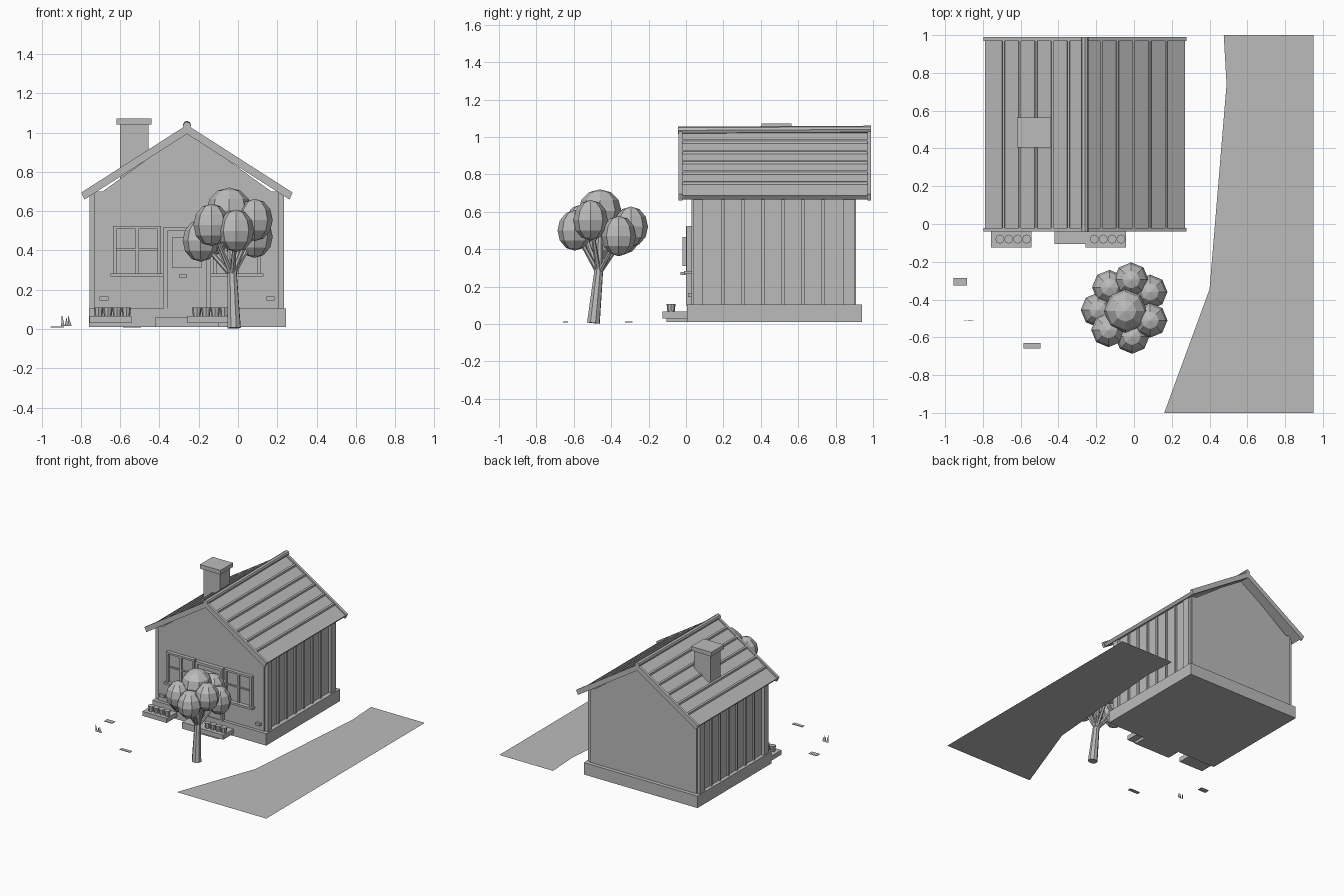
import bpy, bmesh, math
from mathutils import Vector, Matrix

if "Cube" in bpy.data.objects:
    bpy.data.objects.remove(bpy.data.objects["Cube"], do_unlink=True)

grey = bpy.data.materials.new("plain grey")
grey.use_nodes = True
grey.diffuse_color = (0.5, 0.5, 0.5, 1)
grey.node_tree.nodes["Principled BSDF"].inputs["Base Color"].default_value = (0.5, 0.5, 0.5, 1)

CX = -0.26          # ridge line of the house
FRONT, BACK = 0.03, 0.91


def finish(name, bm):
    bmesh.ops.recalc_face_normals(bm, faces=bm.faces)
    mesh = bpy.data.meshes.new(name)
    bm.to_mesh(mesh)
    bm.free()
    mesh.materials.append(grey)
    obj = bpy.data.objects.new(name, mesh)
    bpy.context.collection.objects.link(obj)
    return obj


def boxes(name, *spans):
    """Boxes given as (x0, x1, y0, y1, z0, z1), joined in one object."""
    bm = bmesh.new()
    for x0, x1, y0, y1, z0, z1 in spans:
        mat = Matrix.Translation(((x0 + x1) / 2, (y0 + y1) / 2, (z0 + z1) / 2))
        mat = mat @ Matrix.Diagonal((x1 - x0, y1 - y0, z1 - z0, 1))
        bmesh.ops.create_cube(bm, size=1, matrix=mat)
    return finish(name, bm)


def prism(name, profile, y0, y1):
    """Extrude an x-z outline along y."""
    bm = bmesh.new()
    face = bm.faces.new([bm.verts.new((x, y0, z)) for x, z in profile])
    out = bmesh.ops.extrude_face_region(bm, geom=[face])
    verts = [v for v in out["geom"] if isinstance(v, bmesh.types.BMVert)]
    bmesh.ops.translate(bm, verts=verts, vec=(0, y1 - y0, 0))
    return finish(name, bm)


def add_rod(bm, a, b, r0, r1, sides=8):
    a, b = Vector(a), Vector(b)
    d = b - a
    mat = Matrix.Translation((a + b) / 2) @ d.to_track_quat("Z", "Y").to_matrix().to_4x4()
    bmesh.ops.create_cone(bm, cap_ends=True, segments=sides, radius1=r0, radius2=r1,
                          depth=d.length, matrix=mat)


# House body
boxes("foundation", (-0.76, 0.245, 0.005, 0.94, 0.01, 0.105))
boxes("walls", (-0.73, 0.21, FRONT, BACK, 0.1, 0.7))
prism("gable", [(CX - 0.43, 0.7), (CX + 0.43, 0.7), (CX, 1.01)], FRONT, BACK)

# Side cladding: corner boards and vertical battens, mirrored about the ridge
for side, s in (("left", 1), ("right", -1)):
    inner, outer, thin = CX + s * 0.45, CX + s * 0.495, CX + s * 0.483
    x0, x1 = sorted((inner, outer))
    boxes(side + "_corner_boards", (x0, x1, 0.04, 0.09, 0.1, 0.69),
          (x0, x1, 0.84, 0.9, 0.1, 0.69))
    x0, x1 = sorted((inner, thin))
    boxes(side + "_wall_battens",
          *[(x0, x1, y - 0.008, y + 0.008, 0.1, 0.69)
            for y in (0.09 + 0.107 * i for i in range(1, 7))])

# Roof: chevron outline with raised ribs on both slopes
SLOPE = 0.64


def chevron(lift, drop, reach, ribs=()):
    top = [(0, 1.025 + lift)]
    for d in ribs:
        for off, up in ((-0.007, 0), (-0.005, 0.012), (0.006, 0.012), (0.008, 0)):
            top.append((d + off, 1.025 + lift + up - SLOPE * (d + off)))
    top.append((reach, 1.025 + lift - SLOPE * reach))
    low = [(reach - 0.016, 1.025 - drop - SLOPE * (reach - 0.016)), (0, 1.025 - drop)]
    half = top + low
    mirrored = [(-x, z) for x, z in reversed(half[1:-1])]
    return [(CX + x, z) for x, z in half + mirrored]


prism("roof", chevron(0, 0.03, 0.53, [0.086 * i for i in range(1, 6)]), -0.025, 0.975)
for name, y in (("front_bargeboard", -0.04), ("back_bargeboard", 0.97)):
    prism(name, chevron(0.014, 0.032, 0.538), y, y + 0.02)
bm = bmesh.new()
add_rod(bm, (CX, -0.042, 1.035), (CX, 0.99, 1.04), 0.02, 0.02)
finish("ridge_cap", bm)

# Chimney
boxes("chimney", (-0.6, -0.455, 0.42, 0.55, 0.72, 1.04))
boxes("chimney_cap", (-0.62, -0.44, 0.405, 0.565, 1.04, 1.073))

# Windows, one each side of the door
for name, cx in (("right_window", CX - 0.255), ("left_window", CX + 0.255)):
    boxes(name + "_frame",
          (cx - 0.122, cx - 0.105, 0.003, 0.04, 0.28, 0.525),
          (cx + 0.105, cx + 0.122, 0.003, 0.04, 0.28, 0.525),
          (cx - 0.122, cx + 0.122, 0.003, 0.04, 0.51, 0.525),
          (cx - 0.008, cx + 0.008, 0.008, 0.04, 0.28, 0.51),
          (cx - 0.105, cx + 0.105, 0.012, 0.04, 0.4, 0.41))
    boxes(name + "_panes", (cx - 0.11, cx + 0.11, 0.022, 0.04, 0.28, 0.515))
    boxes(name + "_sill", (cx - 0.135, cx + 0.135, -0.01, 0.04, 0.267, 0.283))

# Door with frame, raised panel and mail slot
boxes("door_frame", (-0.38, -0.36, 0, 0.04, 0.1, 0.52), (-0.16, -0.14, 0, 0.04, 0.1, 0.52),
      (-0.38, -0.14, 0, 0.04, 0.5, 0.52))
boxes("door", (-0.36, -0.16, 0.012, 0.04, 0.1, 0.5))
boxes("door_panel", (-0.335, -0.185, -0.02, 0.02, 0.31, 0.465))
boxes("mail_slot", (-0.3, -0.26, -0.03, 0.02, 0.262, 0.278))
boxes("wall_vents", (-0.705, -0.66, 0.01, 0.04, 0.145, 0.165),
      (0.145, 0.185, 0.01, 0.04, 0.145, 0.165))

# Doorstep and planters
boxes("doorstep", (-0.42, -0.1, -0.105, 0.01, 0.01, 0.062))
for name, cx in (("right_planter", -0.65), ("left_planter", -0.15)):
    boxes(name + "_box", (cx - 0.107, cx + 0.107, -0.125, 0.01, 0.03, 0.066))
    bm = bmesh.new()
    for i in range(4):
        x = cx - 0.06 + 0.047 * i
        add_rod(bm, (x, -0.08, 0.06), (x, -0.08, 0.108), 0.019, 0.024)
    finish(name + "_pots", bm)

# Tree: faceted foliage around a crown, on branches from a leaning trunk
clumps = [(-0.13, -0.335, 0.48), (-0.015, -0.295, 0.52), (0.085, -0.36, 0.47),
          (0.085, -0.51, 0.555), (-0.01, -0.595, 0.5), (-0.135, -0.56, 0.53),
          (-0.19, -0.455, 0.45)]
bm = bmesh.new()
for c in clumps + [(-0.045, -0.46, 0.605)]:
    r = 0.115 if c[2] > 0.6 else 0.092
    mat = Matrix.Translation(c) @ Matrix.Diagonal((r, r, max(r, 0.108), 1))
    bmesh.ops.create_uvsphere(bm, u_segments=8, v_segments=6, radius=1, matrix=mat)
finish("tree_foliage", bm)
bm = bmesh.new()
fork = (-0.03, -0.465, 0.3)
add_rod(bm, (-0.02, -0.495, 0.005), fork, 0.036, 0.024)
add_rod(bm, fork, (-0.045, -0.46, 0.6), 0.024, 0.015)
for c in clumps:
    add_rod(bm, (-0.03, -0.467, 0.27), c, 0.014, 0.01, 6)
finish("tree_trunk", bm)

# Grass tuft and flat stones
bm = bmesh.new()
for x, lean, h in ((-0.893, -0.004, 0.075), (-0.875, 0.002, 0.06), (-0.857, -0.008, 0.07)):
    pts = ((x - 0.008, -0.512, 0.015), (x + 0.01, -0.508, 0.015), (x + lean, -0.515, h))
    bm.faces.new([bm.verts.new(p) for p in pts])
finish("grass_tuft", bm)
boxes("flat_stones", (-0.955, -0.885, -0.325, -0.285, 0.008, 0.012),
      (-0.585, -0.495, -0.658, -0.63, 0.008, 0.012))

# Road
bm = bmesh.new()
outline = [(0.16, -1), (0.95, -1), (0.95, 1), (0.475, 1), (0.49, 0.74), (0.4, -0.345)]
bm.faces.new([bm.verts.new((x, y, 0)) for x, y in outline])
finish("road", bm)
